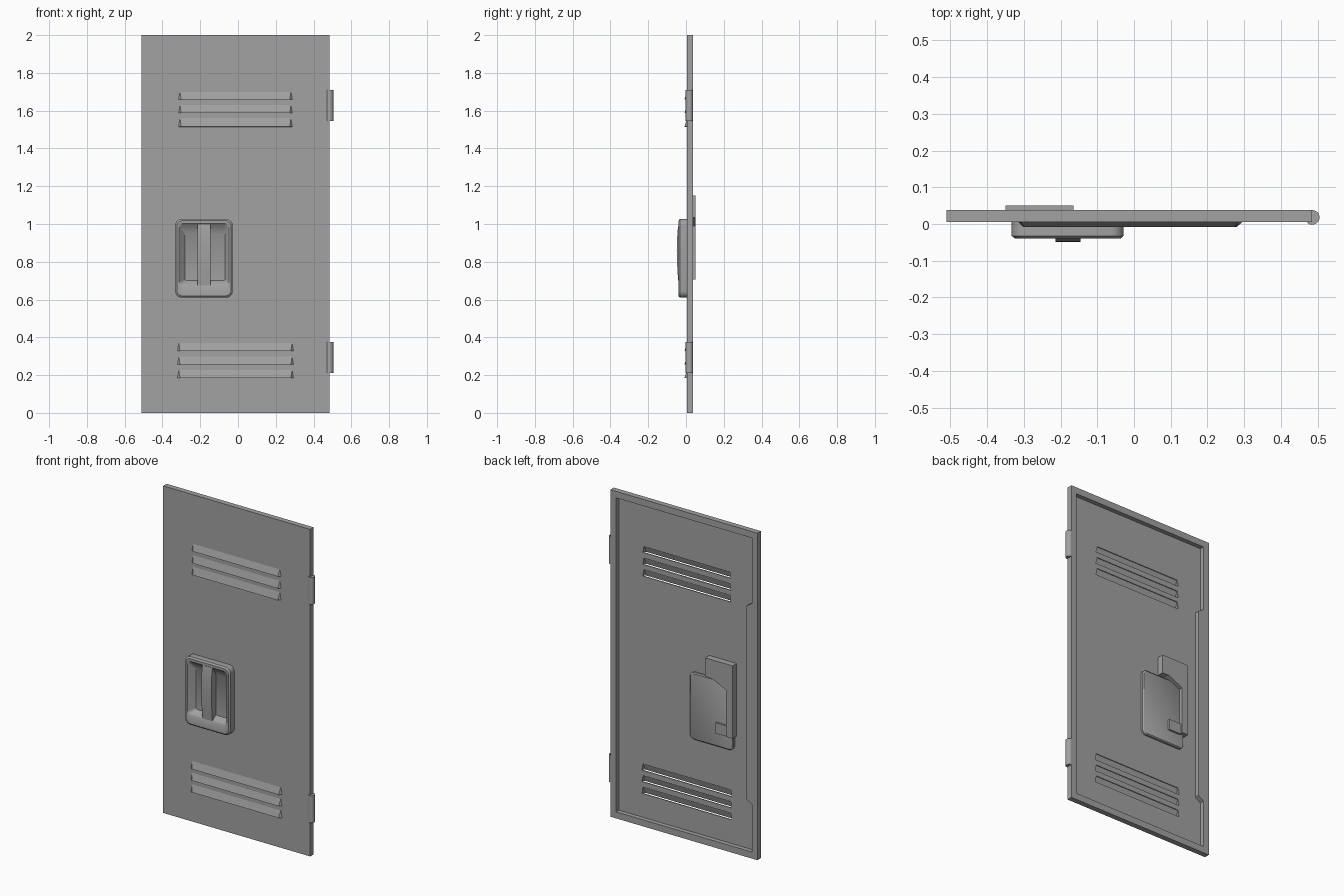
import bpy, bmesh, math

if "Cube" in bpy.data.objects:
    bpy.data.objects.remove(bpy.data.objects["Cube"])

grey = bpy.data.materials.new("painted_grey_metal")
grey.diffuse_color = (0.36, 0.36, 0.36, 1)
grey.use_nodes = True
grey.node_tree.nodes["Principled BSDF"].inputs["Base Color"].default_value = grey.diffuse_color


def make(name, loops, close=True, smooth=False, extra=None):
    """Loft matching loops of points; cap the first and last loop."""
    bm = bmesh.new()
    rings = [[bm.verts.new(p) for p in loop] for loop in loops]
    n = len(rings[0])
    for a, b in zip(rings, rings[1:]):
        for i in range(n):
            j = (i + 1) % n
            bm.faces.new((a[i], a[j], b[j], b[i]))
    bm.faces.new(rings[0])
    bm.faces.new(rings[-1])
    bmesh.ops.recalc_face_normals(bm, faces=bm.faces)
    return finish(name, bm, smooth)


def finish(name, bm, smooth=False):
    me = bpy.data.meshes.new(name)
    bm.to_mesh(me)
    bm.free()
    me.materials.append(grey)
    ob = bpy.data.objects.new(name, me)
    bpy.context.collection.objects.link(ob)
    if smooth:
        bpy.ops.object.select_all(action='DESELECT')
        ob.select_set(True)
        bpy.context.view_layer.objects.active = ob
        bpy.ops.object.shade_smooth_by_angle(angle=math.radians(35))
    return ob


def prism(name, pts, y0, y1):
    """Extrude an x-z outline from y0 to y1."""
    return make(name, [[(x, y, z) for x, z in pts] for y in (y0, y1)])


def rect(x0, x1, z0, z1):
    return [(x0, z0), (x1, z0), (x1, z1), (x0, z1)]


def rounded(x0, x1, z0, z1, r, y, seg=5):
    """Rounded rectangle loop at depth y."""
    out = []
    for cx, cz, start in ((x1 - r, z1 - r, 0), (x0 + r, z1 - r, 90),
                          (x0 + r, z0 + r, 180), (x1 - r, z0 + r, 270)):
        for k in range(seg + 1):
            a = math.radians(start + 90 * k / seg)
            out.append((cx + r * math.cos(a), y, cz + r * math.sin(a)))
    return out


def cut(target, cutter):
    cutter.hide_render = True
    cutter.hide_set(True)
    m = target.modifiers.new("cut", 'BOOLEAN')
    m.operation = 'DIFFERENCE'
    m.solver = 'EXACT'
    m.object = cutter


# Door panel with a recessed back; the rim widens along the latch side
FACE, SHEET, BACK = 0.005, 0.011, 0.038
door = prism("door_panel", rect(-0.51, 0.485, 0, 2), FACE, BACK)
recess = [(0.447, 0.04), (0.447, 1.96), (-0.472, 1.96), (-0.472, 1.56),
          (-0.435, 1.535), (-0.435, 0.355), (-0.472, 0.33), (-0.472, 0.04)]
cut(door, prism("recess_cutter", recess, SHEET, 0.1))

# Louvers: a hood open at the bottom over a slot in the sheet
slots = [(1.70, 1.66), (1.63, 1.587), (1.56, 1.515),
         (0.37, 0.327), (0.298, 0.257), (0.228, 0.185)]
for i, (zt, zb) in enumerate(slots):
    grow = 0.0 if i < 3 else 0.006
    xl, xr = -0.315 - grow, 0.288 + grow
    outline = [(xl + 0.004, zb), (xr - 0.004, zb), (xr - 0.011, zt - 0.003), (xl + 0.011, zt - 0.003)]
    cut(door, prism(f"slot_cutter_{i + 1}", outline, -0.02, 0.02))
    bm = bmesh.new()
    tl, tr, br, bl, pr, pl = [bm.verts.new(p) for p in (
        (xl + 0.008, FACE, zt), (xr - 0.008, FACE, zt), (xr, FACE, zb), (xl, FACE, zb),
        (xr - 0.014, -0.008, zb), (xl + 0.014, -0.008, zb))]
    bm.faces.new((pl, pr, tr, tl))
    bm.faces.new((bl, pl, tl))
    bm.faces.new((pr, br, tr))
    hood = finish(f"louver_{i + 1}", bm)
    s = hood.modifiers.new("thickness", 'SOLIDIFY')
    s.thickness = 0.002
    s.offset = -1

# Handle housing with a bevelled rim and a tapered finger well
X0, X1, Z0, Z1 = -0.333, -0.028, 0.61, 1.027
make("handle_housing", [
    rounded(X0, X1, Z0, Z1, 0.035, FACE + 0.003),
    rounded(X0, X1, Z0, Z1, 0.035, -0.032),
    rounded(X0 + 0.009, X1 - 0.009, Z0 + 0.009, Z1 - 0.009, 0.03, -0.04),
    rounded(-0.313, -0.048, 0.672, 1.002, 0.018, -0.04),
    rounded(-0.306, -0.055, 0.68, 0.995, 0.016, -0.034),
    rounded(-0.28, -0.068, 0.70, 0.95, 0.01, -0.006)], smooth=True)

# Bowed vertical grip across the well
grip = [(0.66, -0.037), (0.72, -0.043), (0.79, -0.0475), (0.86, -0.049),
        (0.92, -0.0475), (0.97, -0.044), (1.005, -0.038), (1.005, -0.004), (0.66, -0.004)]
make("handle_grip", [[(x, y, z) for z, y in grip] for x in (-0.214, -0.146)], smooth=True)

# Latch mechanism on the back
make("latch_back_plate", [
    rounded(-0.338, -0.042, 0.615, 1.025, 0.03, 0.008),
    rounded(-0.338, -0.042, 0.615, 1.025, 0.03, 0.022),
    rounded(-0.332, -0.048, 0.621, 1.019, 0.027, 0.027)], smooth=True)
prism("latch_box", [(-0.35, 0.705), (-0.307, 0.705), (-0.307, 0.99), (-0.21, 1.035),
                    (-0.165, 1.035), (-0.165, 1.15), (-0.35, 1.15)], 0.009, 0.05)
prism("latch_tab", rect(-0.308, -0.225, 0.70, 0.765), 0.02, 0.038)

# Hinge barrels
for name, z0, z1 in (("upper_hinge", 1.545, 1.71), ("lower_hinge", 0.21, 0.375)):
    ring = [(0.485 + 0.02 * math.cos(math.tau * k / 20), 0.018 + 0.02 * math.sin(math.tau * k / 20))
            for k in range(20)]
    make(name, [[(x, y, z) for x, y in ring] for z in (z0, z1)], smooth=True)
